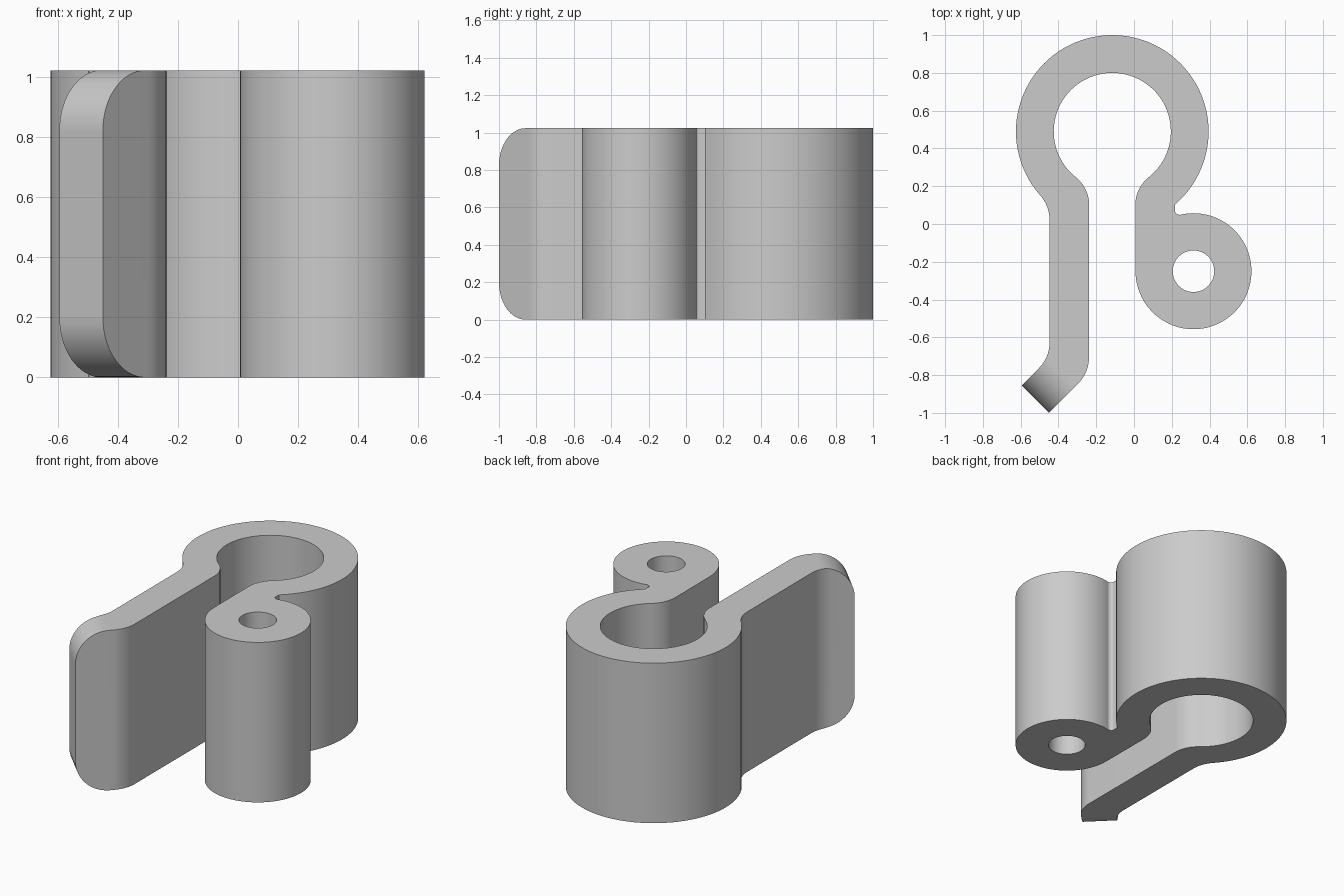
import bpy, bmesh
from math import radians, sin, cos, pi
from mathutils import Vector

cube = bpy.data.objects.get("Cube")
if cube:
    bpy.data.objects.remove(cube)

HEIGHT = 1.023
TIP_ROUND = 0.2


def arc(cx, cy, r, start, end, steps):
    """Points along an arc, angles in degrees."""
    angles = [radians(start + (end - start) * i / steps) for i in range(steps + 1)]
    return [(cx + r * cos(a), cy + r * sin(a)) for a in angles]


def prism(name, points, offset):
    """Solid made by sweeping a closed loop of 3D points along offset."""
    bm = bmesh.new()
    face = bm.faces.new([bm.verts.new(p) for p in points])
    swept = bmesh.ops.extrude_face_region(bm, geom=[face], use_keep_orig=True)
    moved = [v for v in swept["geom"] if isinstance(v, bmesh.types.BMVert)]
    bmesh.ops.translate(bm, verts=moved, vec=offset)
    bmesh.ops.recalc_face_normals(bm, faces=bm.faces)
    mesh = bpy.data.meshes.new(name)
    bm.to_mesh(mesh)
    bm.free()
    obj = bpy.data.objects.new(name, mesh)
    bpy.context.collection.objects.link(obj)
    return obj


def cut(target, cutter):
    """Subtract the cutter and discard it."""
    cutter.hide_render = True
    mod = target.modifiers.new("cut", "BOOLEAN")
    mod.operation = "DIFFERENCE"
    mod.solver = "EXACT"
    mod.object = cutter
    bpy.context.view_layer.objects.active = target
    bpy.ops.object.modifier_apply(modifier=mod.name)
    bpy.data.objects.remove(cutter)


# Clip outline: ring, straight arm with bent tab, then the pin barrel
ring = (-0.115, 0.49)
barrel = (0.315, -0.25)
outline = (
    arc(*ring, 0.51, -49.2, 221.46, 72)           # ring outside
    + arc(-0.647, 0.02, 0.2, 41.46, 0, 10)        # neck into arm
    + arc(-0.637, -0.628, 0.19, 0, -45, 10)       # outer bend
    + [(-0.595, -0.855), (-0.45, -1.0)]           # tab end
    + arc(-0.438, -0.705, 0.2, -45, 0, 10)        # inner bend
    + arc(-0.426, 0.1, 0.189, 0, 51.43, 12)       # arm into ring
    + arc(*ring, 0.31, 231.43, -51.43, 64)[1:-1]  # ring inside
    + arc(0.196, 0.1, 0.189, 128.57, 180, 12)     # ring into barrel wall
    + arc(*barrel, 0.307, 180, 464, 64)           # barrel outside
    + arc(0.237, 0.07, 0.02, 260, 180, 6)         # small notch fillet
)
clip = prism("clip_body", [(x, y, 0) for x, y in outline], (0, 0, HEIGHT))

# Pin hole through the barrel
hole = arc(*barrel, 0.11, 0, 360, 48)[:-1]
cut(clip, prism("pin_hole", [(x, y, -0.1) for x, y in hole], (0, 0, HEIGHT + 0.2)))

# Rounded upper and lower corners of the tab
along = Vector((-1, -1, 0)).normalized()
across = Vector((1, -1, 0)).normalized()
reach = 1.45 * cos(pi / 4)
mid = HEIGHT / 2
for side in (1, -1):
    corner = arc(reach - TIP_ROUND, mid - TIP_ROUND, TIP_ROUND, 0, 90, 16)
    corner += [(reach - TIP_ROUND, mid + 0.1), (reach + 0.1, mid + 0.1),
               (reach + 0.1, mid - TIP_ROUND)]
    points = [along * d - across * 0.3 + Vector((0, 0, mid + side * h)) for d, h in corner]
    cut(clip, prism("tab_corner", points, across * 1.0))

# Plain grey finish
grey = bpy.data.materials.new("plain_grey")
grey.use_nodes = True
colour = (0.6, 0.6, 0.6, 1)
grey.diffuse_color = colour
grey.node_tree.nodes["Principled BSDF"].inputs["Base Color"].default_value = colour
clip.data.materials.clear()
clip.data.materials.append(grey)

# Smooth curved walls, crisp rims
bpy.ops.object.select_all(action="DESELECT")
clip.select_set(True)
bpy.context.view_layer.objects.active = clip
bpy.ops.object.shade_smooth_by_angle(angle=radians(30))
